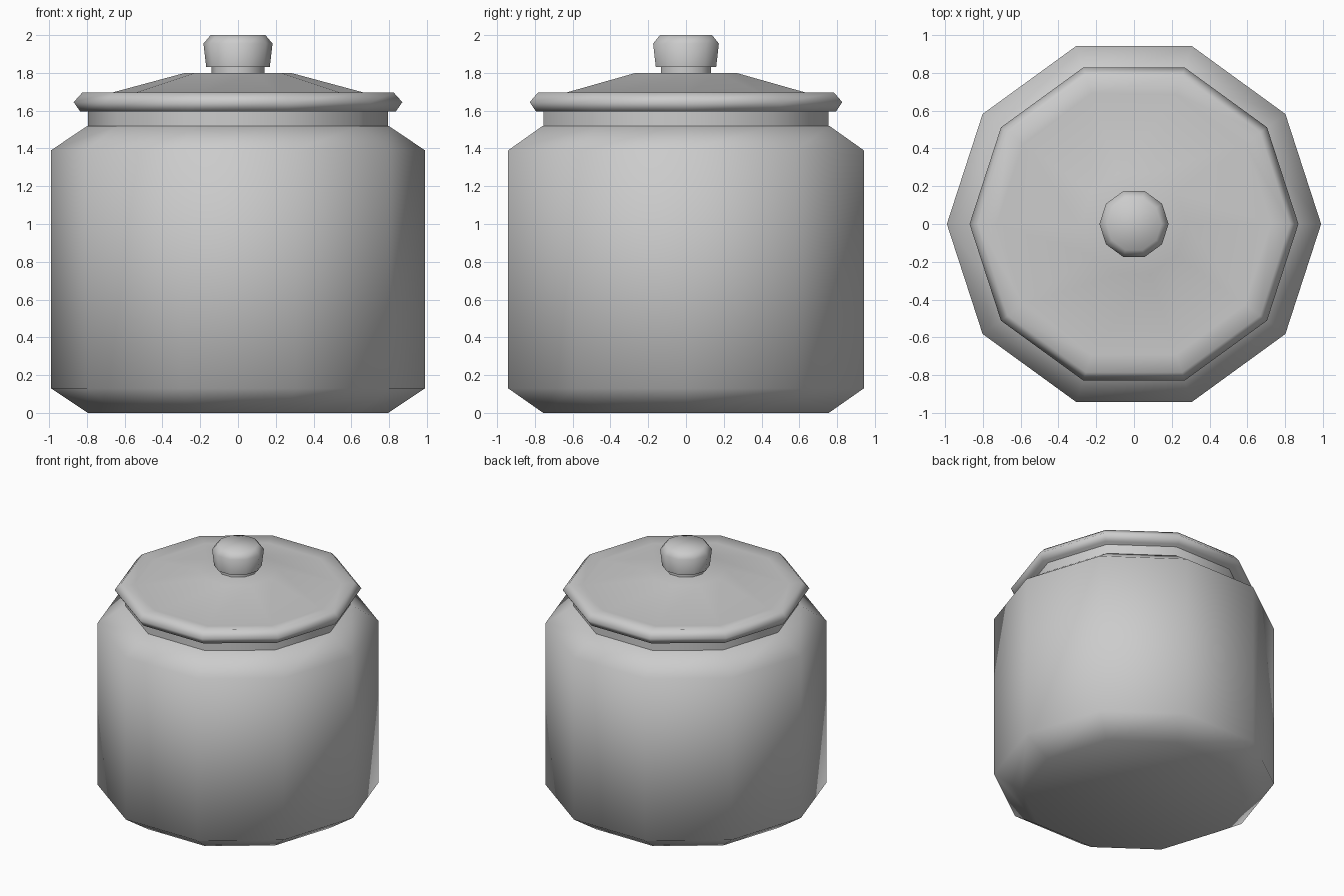
import bpy, bmesh
from math import cos, sin, pi, radians

if "Cube" in bpy.data.objects:
    bpy.data.objects.remove(bpy.data.objects["Cube"])

SIDES = 10


def lathe(name, profile, smooth=70):
    """Turn an (r, z) profile listed bottom to top into a closed ten-sided solid."""
    bm = bmesh.new()
    rings = [[bm.verts.new((r * cos(2 * pi * i / SIDES), r * sin(2 * pi * i / SIDES), z))
              for i in range(SIDES)] for r, z in profile]
    for low, high in zip(rings, rings[1:]):
        for i in range(SIDES):
            j = (i + 1) % SIDES
            bm.faces.new((low[i], low[j], high[j], high[i]))
    bm.faces.new(rings[0][::-1])
    bm.faces.new(rings[-1])
    bmesh.ops.recalc_face_normals(bm, faces=bm.faces)
    mesh = bpy.data.meshes.new(name)
    bm.to_mesh(mesh)
    bm.free()
    obj = bpy.data.objects.new(name, mesh)
    bpy.context.collection.objects.link(obj)
    bpy.ops.object.select_all(action='DESELECT')
    obj.select_set(True)
    bpy.context.view_layer.objects.active = obj
    bpy.ops.object.shade_smooth_by_angle(angle=radians(smooth))
    return obj


# Jar body with chamfered foot and shoulder
lathe("jar_body", [(0.795, 0), (0.99, 0.13), (0.99, 1.39), (0.797, 1.52)])

# Straight neck under the lid
lathe("jar_neck", [(0.793, 1.51), (0.793, 1.60)])

# Lid: bulging rim, shallow groove, low dome
lathe("lid", [(0.835, 1.595), (0.87, 1.645), (0.825, 1.695),
              (0.725, 1.68), (0.28, 1.80)], smooth=85)

# Knob on a short stem
lathe("knob_stem", [(0.14, 1.78), (0.14, 1.84)])
lathe("knob", [(0.168, 1.83), (0.183, 1.955), (0.145, 2.0)])
